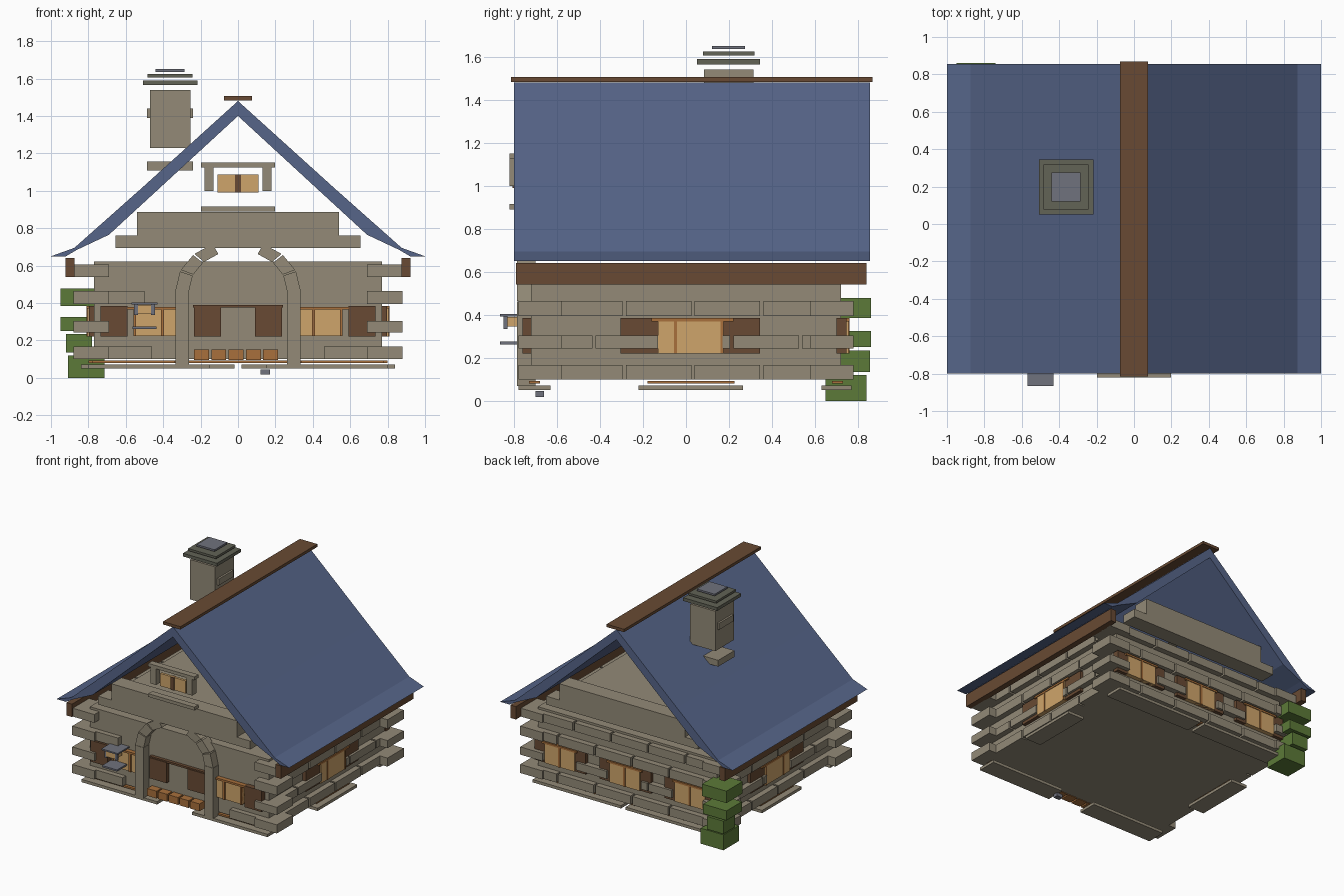
import bpy, bmesh, math
from mathutils import Vector

old = bpy.data.objects.get("Cube")
if old:
    bpy.data.objects.remove(old, do_unlink=True)


def material(name, hexcode):
    rgb = [int(hexcode[i:i + 2], 16) / 255 for i in (0, 2, 4)]
    col = [c / 12.92 if c < 0.04 else ((c + 0.055) / 1.055) ** 2.4 for c in rgb] + [1]
    m = bpy.data.materials.new(name)
    m.use_nodes = True
    m.diffuse_color = col
    m.node_tree.nodes["Principled BSDF"].inputs["Base Color"].default_value = col
    return m


STONE = material("stone", "938a77")
ROOF = material("slate_blue", "566589")
WOOD = material("dark_wood", "684a33")
OAK = material("light_wood", "a8703c")
GLOW = material("window_tan", "cfa56b")
MOSS = material("moss_green", "5c7a38")
IRON = material("iron_grey", "70727d")
CAP = material("dark_stone", "626356")


def finish(name, bm, mat):
    bmesh.ops.recalc_face_normals(bm, faces=bm.faces)
    me = bpy.data.meshes.new(name)
    bm.to_mesh(me)
    bm.free()
    me.materials.append(mat)
    ob = bpy.data.objects.new(name, me)
    bpy.context.scene.collection.objects.link(ob)
    return ob


def boxes(name, mat, *spans):
    """Each span is x0, x1, y0, y1, z0, z1."""
    bm = bmesh.new()
    for x0, x1, y0, y1, z0, z1 in spans:
        vs = bmesh.ops.create_cube(bm, size=1)["verts"]
        for v in vs:
            v.co = Vector(((x0 + x1) / 2 + v.co.x * (x1 - x0),
                           (y0 + y1) / 2 + v.co.y * (y1 - y0),
                           (z0 + z1) / 2 + v.co.z * (z1 - z0)))
    return finish(name, bm, mat)


def prism(name, mat, profiles, y0, y1):
    """Extrude x-z outlines along y."""
    bm = bmesh.new()
    for pts in profiles:
        face = bm.faces.new([bm.verts.new((x, y0, z)) for x, z in pts])
        ext = bmesh.ops.extrude_face_region(bm, geom=[face])["geom"]
        for v in ext:
            if isinstance(v, bmesh.types.BMVert):
                v.co.y = y1
    return finish(name, bm, mat)


def flip(span, x=1, y=1):
    a, b, c, d, e, f = span
    return (*sorted((a * x, b * x)), *sorted((c * y, d * y)), e, f)


def both(span):
    return [span, flip(span, x=-1)]


# Roof: open folded shell with flared eaves, ridge board, eave beams
outer = [(0, 1.48), (0.52, 1.01), (0.875, 0.695), (1, 0.65)]
inner = [(0.92, 0.65), (0.86, 0.685), (0.69, 0.765), (0, 1.4)]
half = outer + inner
shell = half + [(-x, z) for x, z in reversed(half) if x > 0]
prism("roof", ROOF, [shell], -0.80, 0.855)
boxes("ridge_board", WOOD, (-0.075, 0.075, -0.815, 0.868, 1.484, 1.506))
boxes("eave_beams", WOOD, *both((0.875, 0.922, -0.79, 0.84, 0.54, 0.64)))

# Main walls
boxes("walls", STONE, (-0.77, 0.77, -0.72, 0.72, 0.10, 0.622))

# Stepped gable stones at both ends
boxes("gable_stones", STONE,
      *[flip((-w, w, -0.785, -0.66, lo, hi), y=s) for s in (1, -1)
        for w, lo, hi in ((0.655, 0.695, 0.76), (0.54, 0.76, 0.887))])

# Corner stones
levels = [(0.10, 0.167), (0.243, 0.303), (0.395, 0.465), (0.54, 0.605)]
boxes("corner_stones", STONE,
      *[flip((0.69, 0.88, 0.58, 0.78, lo, hi), x, y)
        for lo, hi in levels for x in (1, -1) for y in (1, -1)])


# Stone courses: staggered blocks, left open where windows sit
def course(row, windows, reach):
    lo, hi = levels[row]
    step, start = 0.32, -reach - 0.14 * (row % 2)
    spans = []
    while start < reach:
        a, b = max(start, -reach), min(start + step - 0.015, reach)
        start += step
        pieces = [(a, b)]
        if row == 1:
            for c in windows:
                cut = []
                for p, q in pieces:
                    cut += [(p, min(q, c - 0.15)), (max(p, c + 0.15), q)]
                pieces = [(p, q) for p, q in cut if q - p > 0.01]
        spans += [(p, q, lo, hi) for p, q in pieces]
    return spans


side_windows, back_windows = [0.02], [-0.56, 0, 0.56]
side_spans, back_spans = [], []
for row in range(4):
    side_spans += [s for a, b, lo, hi in course(row, side_windows, 0.6)
                   for s in both((0.74, 0.815, a, b, lo, hi))]
    back_spans += [(a, b, 0.70, 0.765, lo, hi)
                   for a, b, lo, hi in course(row, back_windows, 0.7)]
boxes("side_courses", STONE, *side_spans)
boxes("back_courses", STONE, *back_spans)
boxes("front_courses", STONE, *both((0.46, 0.77, -0.76, -0.70, 0.10, 0.167)),
      (-0.77, -0.50, -0.76, -0.70, 0.395, 0.465))

# Side windows with shutters
boxes("side_glass", GLOW, *both((0.76, 0.805, -0.13, 0.175, 0.22, 0.38)))
boxes("side_shutters", WOOD,
      *both((0.76, 0.797, -0.305, -0.13, 0.22, 0.385)),
      *both((0.76, 0.797, 0.175, 0.345, 0.22, 0.385)))
boxes("side_window_bars", OAK,
      *[s for y in (-0.055, 0.16) for s in both((0.76, 0.81, y, y + 0.012, 0.22, 0.38))],
      *both((0.76, 0.81, -0.16, 0.22, 0.37, 0.385)))

# Back windows with shutters
boxes("back_glass", GLOW, *[(c - 0.13, c + 0.13, 0.7, 0.755, 0.22, 0.38) for c in back_windows])
boxes("back_shutters", WOOD, *[(c - 0.22, c + 0.22, 0.7, 0.747, 0.22, 0.385) for c in back_windows])
boxes("back_window_bars", OAK,
      *[(c - 0.008, c + 0.008, 0.7, 0.76, 0.22, 0.38) for c in back_windows],
      *[(c - 0.15, c + 0.15, 0.7, 0.76, 0.37, 0.385) for c in back_windows])

# Front windows, shutters and door leaves
boxes("front_glass", GLOW, *both((0.335, 0.56, -0.745, -0.70, 0.225, 0.37)))
boxes("front_shutters", WOOD, *both((0.59, 0.735, -0.76, -0.70, 0.22, 0.385)))
boxes("front_window_bars", OAK,
      *both((0.395, 0.412, -0.755, -0.70, 0.225, 0.37)),
      *both((0.545, 0.56, -0.755, -0.70, 0.225, 0.37)),
      *both((0.33, 0.60, -0.755, -0.70, 0.365, 0.38)))
boxes("door_leaves", WOOD, *both((0.09, 0.235, -0.75, -0.70, 0.22, 0.38)),
      (-0.24, 0.24, -0.745, -0.70, 0.375, 0.39))
boxes("door_steps", OAK, *[(x, x + 0.08, -0.78, -0.70, 0.095, 0.152)
                           for x in (-0.235, -0.143, -0.05, 0.042, 0.135)])

# Porch arch: pillars and wedge stones
angles = [math.radians(a) for a in (0, 24, 46, 68)]
wedges = []
for a, b in zip(angles, angles[1:]):
    for s in (1, -1):
        wedges.append([(s * r * math.cos(t), 0.465 + 0.82 * r * math.sin(t))
                       for r, t in ((0.262, a), (0.335, a), (0.335, b - 0.03), (0.262, b - 0.03))])
prism("porch_arch", STONE, wedges, -0.785, -0.70)
boxes("porch_pillars", STONE, *both((0.262, 0.335, -0.785, -0.70, 0.07, 0.463)))

# Ground slabs and thin wooden sills
boxes("ground_slabs", STONE, *both((0.15, 0.80, -0.78, -0.63, 0.05, 0.072)),
      *both((0.70, 0.84, -0.22, 0.265, 0.05, 0.072)),
      *both((0.02, 0.78, 0.63, 0.77, 0.05, 0.072)))
boxes("wood_sills", OAK, *both((0.72, 0.80, -0.18, 0.225, 0.08, 0.093)),
      *both((0.34, 0.78, -0.73, -0.68, 0.08, 0.093)),
      (-0.7, 0.7, 0.68, 0.73, 0.08, 0.093))
boxes("boot_scraper", IRON, (0.12, 0.172, -0.70, -0.66, 0.018, 0.045))

# Attic window
boxes("attic_glass", GLOW, (-0.11, 0.11, -0.80, -0.78, 0.99, 1.088))
boxes("attic_mullion", WOOD, (-0.015, 0.015, -0.808, -0.775, 0.99, 1.088))
boxes("attic_surround", STONE, *both((0.13, 0.18, -0.82, -0.77, 1.0, 1.125)),
      (-0.198, 0.198, -0.82, -0.77, 1.125, 1.15),
      (-0.198, 0.198, -0.82, -0.77, 0.89, 0.915))

# Chimney
def stack(w, z0, z1, d=None):
    d = d or w
    return (-0.363 - w, -0.363 + w, 0.198 - d, 0.198 + d, z0, z1)


boxes("chimney", STONE, stack(0.108, 1.23, 1.54, 0.115), stack(0.123, 1.39, 1.44, 0.09),
      stack(0.123, 1.108, 1.157, 0.10))
boxes("chimney_slabs", CAP, stack(0.146, 1.565, 1.59), stack(0.12, 1.607, 1.624))
boxes("chimney_cap", IRON, stack(0.077, 1.636, 1.65))

# Hanging lantern
boxes("lantern_frame", IRON, (-0.57, -0.43, -0.865, -0.72, 0.393, 0.404),
      (-0.565, -0.435, -0.865, -0.73, 0.262, 0.275),
      *[(x, x + 0.02, -0.85, -0.83, 0.335, 0.393) for x in (-0.555, -0.465)])
boxes("lantern_light", GLOW, (-0.54, -0.46, -0.85, -0.77, 0.345, 0.39))

# Mossy corner pile
boxes("moss_pile", MOSS, (-0.91, -0.715, 0.65, 0.84, 0, 0.12),
      (-0.92, -0.78, 0.71, 0.855, 0.135, 0.235),
      (-0.95, -0.75, 0.67, 0.86, 0.25, 0.325),
      (-0.95, -0.74, 0.66, 0.86, 0.385, 0.478))
